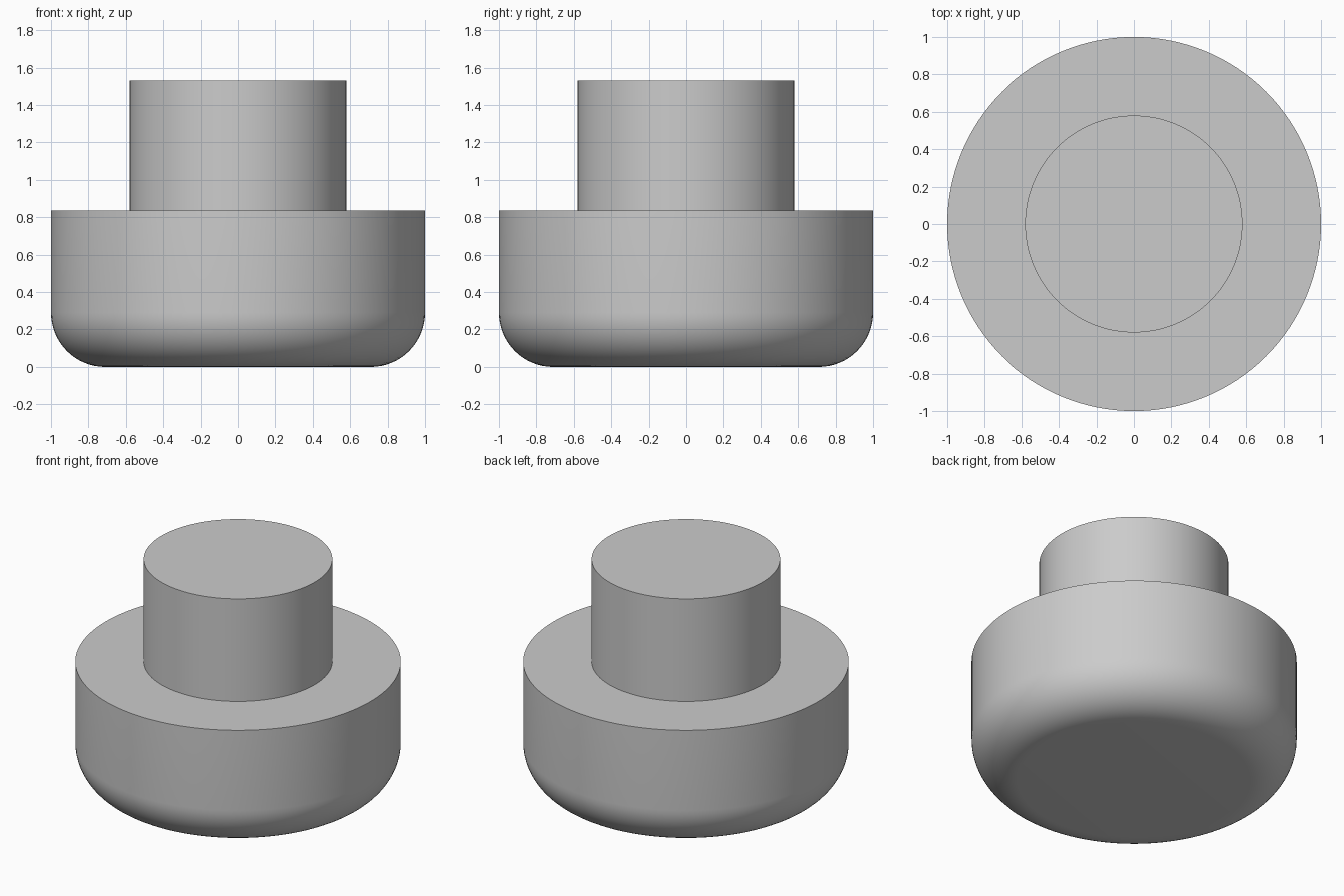
import bpy, bmesh, math
from mathutils import Matrix

cube = bpy.data.objects.get("Cube")
if cube:
    bpy.data.objects.remove(cube, do_unlink=True)

BODY_R, BODY_TOP, FILLET = 1.0, 0.835, 0.29
STEM_R, STEM_TOP = 0.58, 1.53
SIDES, FILLET_STEPS = 128, 16

grey = bpy.data.materials.new("plain grey")
grey.use_nodes = True
colour = (0.6, 0.6, 0.6, 1)
grey.diffuse_color = colour
grey.node_tree.nodes["Principled BSDF"].inputs["Base Color"].default_value = colour


def lathe(name, profile):
    """Revolve a (radius, height) profile into a closed solid."""
    bm = bmesh.new()
    verts = [bm.verts.new((r, 0, z)) for r, z in profile]
    edges = [bm.edges.new(pair) for pair in zip(verts, verts[1:])]
    bmesh.ops.spin(bm, geom=verts + edges, cent=(0, 0, 0), axis=(0, 0, 1),
                   angle=math.tau, steps=SIDES, use_merge=True)
    bmesh.ops.remove_doubles(bm, verts=bm.verts, dist=1e-5)
    # Flat discs close the two ends
    bmesh.ops.holes_fill(bm, edges=[e for e in bm.edges if e.is_boundary], sides=0)
    bmesh.ops.recalc_face_normals(bm, faces=bm.faces)
    mesh = bpy.data.meshes.new(name)
    bm.to_mesh(mesh)
    bm.free()
    mesh.materials.append(grey)
    obj = bpy.data.objects.new(name, mesh)
    bpy.context.collection.objects.link(obj)
    bpy.ops.object.select_all(action='DESELECT')
    obj.select_set(True)
    bpy.context.view_layer.objects.active = obj
    bpy.ops.object.shade_smooth_by_angle(angle=math.radians(30))
    return obj


# Rounded lower rim, straight body wall, flat shoulder and narrow stem
rim = []
for i in range(FILLET_STEPS + 1):
    a = math.pi / 2 * i / FILLET_STEPS
    rim.append((BODY_R - FILLET + FILLET * math.sin(a), FILLET - FILLET * math.cos(a)))
lathe("stepped_round_knob", rim + [(BODY_R, BODY_TOP), (STEM_R, BODY_TOP), (STEM_R, STEM_TOP)])
